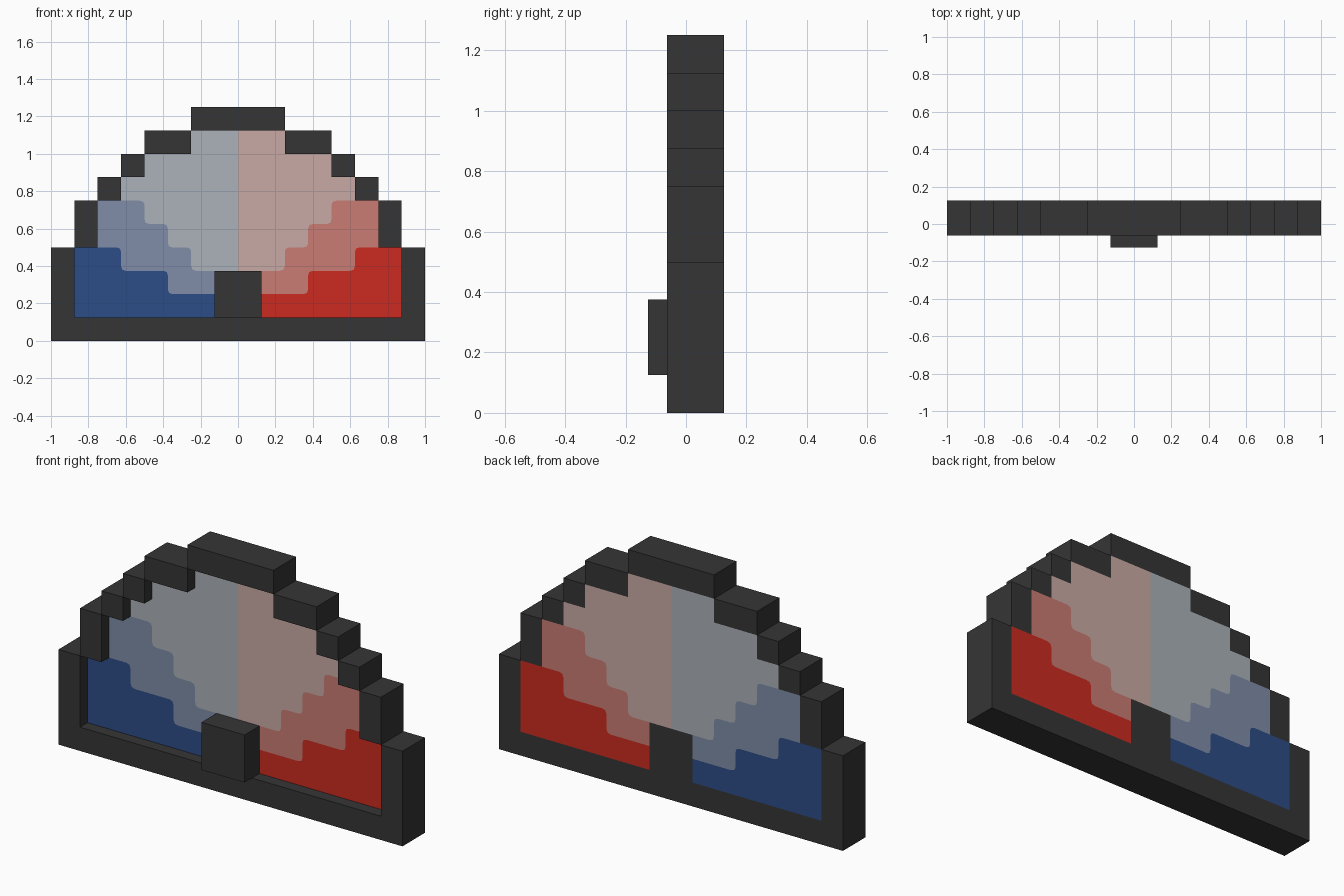
import bpy, bmesh
from mathutils import Vector

if "Cube" in bpy.data.objects:
    bpy.data.objects.remove(bpy.data.objects["Cube"])

U = 0.125                      # one pixel step of the stepped design
FRONT, BACK = -U / 2, U        # frame depth; the panel face is recessed to y = 0


def material(name, rgb):
    lin = [((c / 255 + 0.055) / 1.055) ** 2.4 for c in rgb]
    m = bpy.data.materials.new(name)
    m.diffuse_color = (*lin, 1)
    m.use_nodes = True
    m.node_tree.nodes["Principled BSDF"].inputs["Base Color"].default_value = m.diffuse_color
    return m


charcoal = material("charcoal", (53, 53, 53))
colours = {
    "left": [material("blue", (44, 77, 134)), material("soft_blue", (128, 141, 168)),
             material("pale_blue", (171, 178, 186))],
    "right": [material("red", (203, 43, 33)), material("salmon", (202, 124, 115)),
              material("pale_pink", (201, 170, 165))],
}


def prism(name, outline, y0, y1, mat, sx=1):
    """Extrude an x-z outline (in U steps) from y0 to y1."""
    bm = bmesh.new()
    face = bm.faces.new([bm.verts.new((sx * x * U, y0, z * U)) for x, z in outline])
    ext = bmesh.ops.extrude_face_region(bm, geom=[face])
    moved = [v for v in ext["geom"] if isinstance(v, bmesh.types.BMVert)]
    bmesh.ops.translate(bm, vec=(0, y1 - y0, 0), verts=moved)
    bmesh.ops.recalc_face_normals(bm, faces=bm.faces)
    me = bpy.data.meshes.new(name)
    bm.to_mesh(me)
    bm.free()
    me.materials.append(mat)
    ob = bpy.data.objects.new(name, me)
    bpy.context.collection.objects.link(ob)
    return ob


def rect(x0, x1, z0, z1):
    return [(x0, z0), (x1, z0), (x1, z1), (x0, z1)]


def soften(path, r=0.2):
    """Round the inner corners of an open stepped path."""
    pts = [path[0]]
    for a, b, c in zip(path, path[1:], path[2:]):
        a, b, c = Vector(a), Vector(b), Vector(c)
        p, q = b + (a - b).normalized() * r, b + (c - b).normalized() * r
        pts += [tuple(p), tuple((p + q) / 4 + b / 2), tuple(q)]
    return pts + [path[-1]]


# Frame: U-shaped base, top cap and mirrored stair blocks
prism("base_frame", [(-8, 0), (8, 0), (8, 4), (7, 4), (7, 1), (-7, 1), (-7, 4), (-8, 4)],
      FRONT, BACK, charcoal)
prism("top_cap", rect(-2, 2, 9, 10), FRONT, BACK, charcoal)
steps = [(6, 7, 4, 6), (5, 6, 6, 7), (4, 5, 7, 8), (2, 4, 8, 9)]
for side, sx in (("left", -1), ("right", 1)):
    for i, s in enumerate(steps):
        prism(f"frame_step_{side}_{i + 1}", rect(*s), FRONT, BACK, charcoal, sx)

# Centre block standing proud of the frame
prism("centre_block", rect(-1, 1, 1, 3), -U, BACK, charcoal)

# Coloured panel: three stepped zones per side, flush with the frame at the back
inner = soften([(1, 3), (2, 3), (2, 4), (3, 4), (3, 5), (4, 5), (4, 6), (5, 6)])
outer = soften([(1, 2), (3, 2), (3, 3), (5, 3), (5, 4), (6, 4)])
zones = [
    ("lower_panel", [(1, 1), (7, 1), (7, 4)] + outer[::-1]),
    ("middle_panel", outer + [(6, 6)] + inner[::-1]),
    ("upper_panel", [(0, 3)] + inner + [(5, 7), (4, 7), (4, 8), (2, 8), (2, 9), (0, 9)]),
]
for side, sx in (("left", -1), ("right", 1)):
    for (name, outline), mat in zip(zones, colours[side]):
        prism(f"{name}_{side}", outline, 0, BACK, mat, sx)
